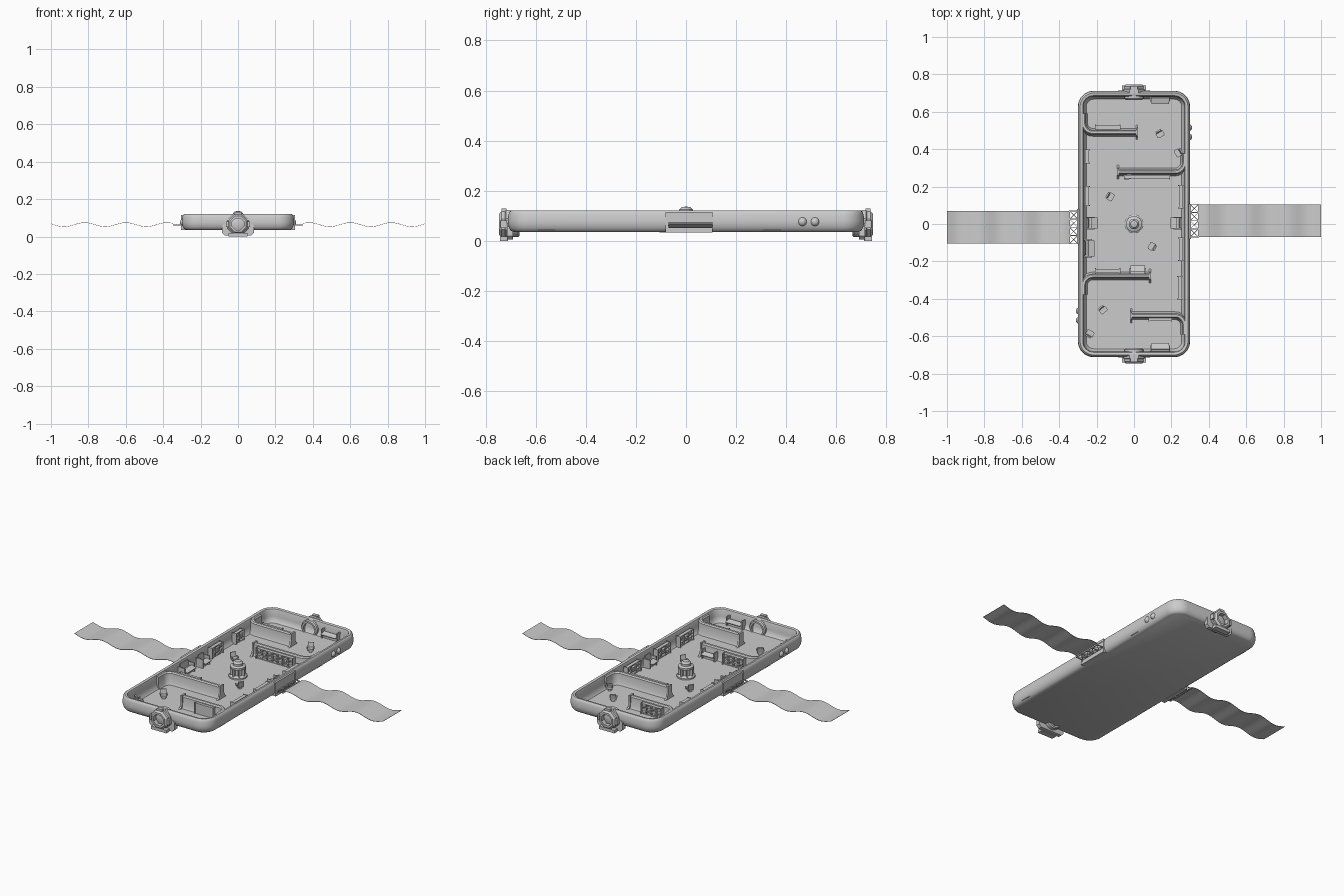
import bpy, bmesh, math
from math import pi, sin, cos
from mathutils import Matrix, Vector

if "Cube" in bpy.data.objects:
    bpy.data.objects.remove(bpy.data.objects["Cube"])

FLOOR = 0.042


def finish(name, bm, smooth=False):
    bmesh.ops.recalc_face_normals(bm, faces=bm.faces)
    me = bpy.data.meshes.new(name)
    bm.to_mesh(me)
    bm.free()
    ob = bpy.data.objects.new(name, me)
    bpy.context.collection.objects.link(ob)
    if smooth:
        bpy.ops.object.select_all(action='DESELECT')
        ob.select_set(True)
        bpy.context.view_layer.objects.active = ob
        bpy.ops.object.shade_smooth_by_angle(angle=math.radians(35))
    return ob


def add_box(bm, c, s, rot=None):
    m = Matrix.Translation(c) @ (rot or Matrix.Identity(4)) @ Matrix.Diagonal((*s, 1))
    bmesh.ops.create_cube(bm, size=1, matrix=m)


def add_strut(bm, a, b, t=0.004):
    a, b = Vector(a), Vector(b)
    d = b - a
    rot = d.to_track_quat('Z', 'Y').to_matrix().to_4x4()
    add_box(bm, (a + b) / 2, (t, t, d.length), rot)


def lathe(name, profile, n, matrix, closed=False):
    bm = bmesh.new()
    rings = [[bm.verts.new(matrix @ Vector((r * cos(2*pi*(i+.5)/n), r * sin(2*pi*(i+.5)/n), z)))
              for i in range(n)] for r, z in profile]
    pairs = list(zip(rings, rings[1:])) + ([(rings[-1], rings[0])] if closed else [])
    for a, b in pairs:
        for i in range(n):
            bm.faces.new((a[i], a[(i+1) % n], b[(i+1) % n], b[i]))
    if not closed:
        bm.faces.new(rings[0])
        bm.faces.new(rings[-1])
    return finish(name, bm, n > 10)


def rounded_ring(hx, hy, r, seg=10):
    pts = []
    for k, (sx, sy) in enumerate(((1, 1), (-1, 1), (-1, -1), (1, -1))):
        for i in range(seg + 1):
            a = pi/2 * (k + i/seg)
            pts.append((sx*(hx-r) + r*cos(a), sy*(hy-r) + r*sin(a)))
    return pts


# Open tray hull: rounded profile swept round the outline
profile = [(.022, .035), (.012, .041), (.005, .052), (.001, .066), (0, .08), (.003, .104), (.007, .116),
           (.012, .12), (.020, .12), (.026, .117), (.029, .11), (.031, .075), (.034, .055), (.045, FLOOR)]
bm = bmesh.new()
rings = [[bm.verts.new((x, y, z)) for x, y in rounded_ring(.3 - o, .712 - o, .085 - o)] for o, z in profile]
for a, b in zip(rings, rings[1:]):
    for i in range(len(a)):
        j = (i + 1) % len(a)
        bm.faces.new((a[i], a[j], b[j], b[i]))
bm.faces.new(rings[0])
bm.faces.new(rings[-1])
finish("hull", bm, True)


# Partition walls: rounded section swept along a curved path out of the side wall
def partition(name, sx, sy, y, x_end):
    path = [(-.27, y + .10), (-.27, y + .05)]
    path += [(-.22 - .05*cos(t*pi/12), y + .05 - .05*sin(t*pi/12)) for t in range(1, 7)]
    path += [(x_end, y)]
    section = [(-.021, FLOOR), (-.014, .056), (-.012, .108), (-.006, .115),
               (.006, .115), (.012, .108), (.014, .056), (.021, FLOOR)]
    bm = bmesh.new()
    rows = []
    for i, p in enumerate(path):
        d = Vector(path[min(i+1, len(path)-1)]) - Vector(path[max(i-1, 0)])
        d.normalize()
        rows.append([bm.verts.new((sx*(p[0] - d.y*o), sy*(p[1] + d.x*o), z)) for o, z in section])
    for a, b in zip(rows, rows[1:]):
        for i in range(len(section)):
            j = (i + 1) % len(section)
            bm.faces.new((a[i], a[j], b[j], b[i]))
    bm.faces.new(rows[0])
    bm.faces.new(rows[-1])
    finish(name, bm, True)
    # flared end post
    bm = bmesh.new()
    prof = [(-.038, FLOOR), (-.024, .055), (-.018, .08), (-.018, .118),
            (.018, .118), (.018, .08), (.024, .055), (.038, FLOOR)]
    f = bm.faces.new([bm.verts.new((sx*x_end, sy*(y + o), z)) for o, z in prof])
    ext = bmesh.ops.extrude_face_region(bm, geom=[f])
    bmesh.ops.translate(bm, vec=(sx*.01, 0, 0), verts=[v for v in ext['geom'] if isinstance(v, bmesh.types.BMVert)])
    finish(name + "_end_post", bm)


partition("rear_left_wall", 1, 1, .49, .01)
partition("rear_right_wall", -1, 1, .278, .08)
partition("front_left_wall", 1, -1, .278, .08)
partition("front_right_wall", -1, -1, .49, .01)

# Docking ports, mirrored front and back
for s, side in ((-1, "front"), (1, "back")):
    m = Matrix.Translation((0, s*.70, .066)) @ Matrix.Rotation(-s*pi/2, 4, 'X')
    lathe(side + "_port_ring", [(.062, 0), (.062, .018), (.056, .022), (.056, .036), (.046, .047),
                                (.034, .047), (.034, .012), (.034, 0)], 8, m, True)
    lathe(side + "_port_hatch", [(.035, .010), (.035, .02), (.022, .026)], 16, m)
    lathe(side + "_inner_door_ring", [(.052, -.004), (.052, -.03), (.046, -.036), (.036, -.036), (.036, -.004)], 16, m, True)
    bm = bmesh.new()
    base = [(-.085, .02), (-.085, .06), (-.075, .07), (.075, .07), (.085, .06), (.085, .02), (.07, .005), (-.07, .005)]
    f = bm.faces.new([bm.verts.new((x, s*.69, z)) for x, z in base])
    ext = bmesh.ops.extrude_face_region(bm, geom=[f])
    bmesh.ops.translate(bm, vec=(0, s*.024, 0), verts=[v for v in ext['geom'] if isinstance(v, bmesh.types.BMVert)])
    finish(side + "_port_base", bm)
    bm = bmesh.new()
    add_box(bm, (0, s*.727, .009), (.1, .032, .018))
    for x in (-.058, .058):
        add_box(bm, (x, s*.727, .066), (.012, .026, .03))
    add_box(bm, (0, s*.727, .123), (.035, .02, .012))
    finish(side + "_port_clamps", bm)

# Solar wings, trusses, mounts and tank pairs, turned half round for the other side
for s, side in ((1, "right"), (-1, "left")):
    bm = bmesh.new()
    n = 48
    rows = []
    for i in range(n + 1):
        x = .345 + .655*i/n
        z = .0625 + .011*cos(2*pi*(x - .38)/.22)
        rows.append([bm.verts.new((s*x, s*y, z + dz)) for y, dz in ((-.07, 0), (.105, 0), (.105, .002), (-.07, .002))])
    for a, b in zip(rows, rows[1:]):
        for i in range(4):
            bm.faces.new((a[i], a[(i+1) % 4], b[(i+1) % 4], b[i]))
    bm.faces.new(rows[0])
    bm.faces.new(rows[-1])
    finish(side + "_solar_wing", bm, True)

    bm = bmesh.new()
    for x in (.302, .345):
        add_strut(bm, (s*x, s*-.07, .061), (s*x, s*.105, .061))
    for k in range(5):
        y = -.07 + .04375*k
        add_strut(bm, (s*.29, s*y, .061), (s*.347, s*y, .061))
        if k < 4:
            add_strut(bm, (s*.30, s*y, .061), (s*.345, s*(y + .044), .061), .003)
            add_strut(bm, (s*.345, s*y, .061), (s*.30, s*(y + .044), .061), .003)
    finish(side + "_wing_truss", bm)

    bm = bmesh.new()
    yc = s*.0125
    for z, h in ((.108, .014), (.041, .014)):
        add_box(bm, (s*.291, yc, z), (.026, .185, h))
    for y in (-.077, .102):
        add_box(bm, (s*.291, s*y, .075), (.026, .008, .08))
    add_box(bm, (s*.29, yc, .075), (.022, .18, .07))
    finish(side + "_wing_mount", bm)
    for k, y in enumerate((.465, .515)):
        bm = bmesh.new()
        bmesh.ops.create_uvsphere(bm, u_segments=16, v_segments=10, radius=.018,
                                  matrix=Matrix.Translation((s*.293, s*y, .076)))
        finish(f"{side}_tank_{k+1}", bm, True)

# Central command column
lathe("central_column", [(.05, FLOOR), (.05, .05), (.042, .056), (.03, .058), (.03, .09), (.043, .096), (.043, .106),
                         (.028, .112), (.028, .124), (.018, .134), (.006, .136)], 16, Matrix.Identity(4))
bm = bmesh.new()
for k in range(8):
    rot = Matrix.Rotation(k*pi/4, 4, 'Z')
    add_box(bm, rot @ Vector((.036, 0, .072)), (.016, .008, .05), rot)
finish("column_ribs", bm)


# Shelving racks and consoles; ang turns the front (local -y) into the room
def place(x, y, ang):
    return Matrix.Translation((x, y, FLOOR)) @ Matrix.Rotation(math.radians(ang), 4, 'Z')


def rack(name, x, y, w, ang, h=.062, d=.022):
    bm = bmesh.new()
    add_box(bm, (0, d*.4, h/2), (w, .004, h))
    n = max(2, round(w/.035))
    for i in range(n + 1):
        edge = i in (0, n)
        add_box(bm, (-w/2 + w*i/n, 0, h/2), (.005, d*(1.3 if edge else .9), h*(1.08 if edge else .95)))
    for k in range(4):
        add_box(bm, (0, 0, .004 + (h - .006)*k/3), (w, d*.85, .004))
    for i in range(n):
        for k in range(i % 2, 3, 2):
            add_box(bm, (-w/2 + w*(i + .5)/n, 0, .015 + k*h*.3), (w/n*.55, d*.7, h*.2))
    bm.transform(place(x, y, ang))
    finish(name, bm)


def console(name, x, y, w, ang):
    bm = bmesh.new()
    add_box(bm, (0, .01, .014), (w, .03, .028))
    add_box(bm, (0, -.012, .03), (w*.95, .034, .005), Matrix.Rotation(.25, 4, 'X'))
    add_box(bm, (0, .022, .048), (w*.8, .006, .036), Matrix.Rotation(-.15, 4, 'X'))
    for sx in (-1, 1):
        add_box(bm, (sx*w/2, .008, .026), (.007, .045, .052))
    bm.transform(place(x, y, ang))
    finish(name, bm)


def chair(name, x, y, ang):
    bm = bmesh.new()
    add_box(bm, (0, 0, .007), (.018, .018, .014))
    add_box(bm, (0, 0, .017), (.034, .032, .009))
    add_box(bm, (0, .017, .033), (.032, .008, .03), Matrix.Rotation(-.2, 4, 'X'))
    for sx in (-1, 1):
        add_box(bm, (sx*.018, 0, .025), (.006, .026, .007))
    bm.transform(place(x, y, ang))
    finish(name, bm)


for i, r in enumerate([(-.14, .517, .13, 180), (.14, -.507, .12, 180), (.07, .252, .24, 0), (-.14, -.25, .13, 180),
                       (.25, .145, .12, -90), (.25, -.135, .12, -90), (.245, -.34, .12, -90), (-.25, .36, .07, 90),
                       (-.25, .15, .1, 90)]):
    rack(f"rack_{i+1}", *r)
for i, c in enumerate([(-.225, .005, .06, 90), (.225, .005, .06, -90), (.02, -.25, .08, 180), (.14, .67, .10, 0),
                       (.14, -.665, .10, 180), (-.24, -.13, .09, 90)]):
    console(f"console_{i+1}", *c)
for i, c in enumerate([(.14, .48, 30), (.235, .38, -60), (-.125, .145, 60), (.095, -.12, -120), (-.165, -.46, 40),
                       (-.235, -.585, 150), (-.03, .255, 20)]):
    chair(f"chair_{i+1}", *c)
